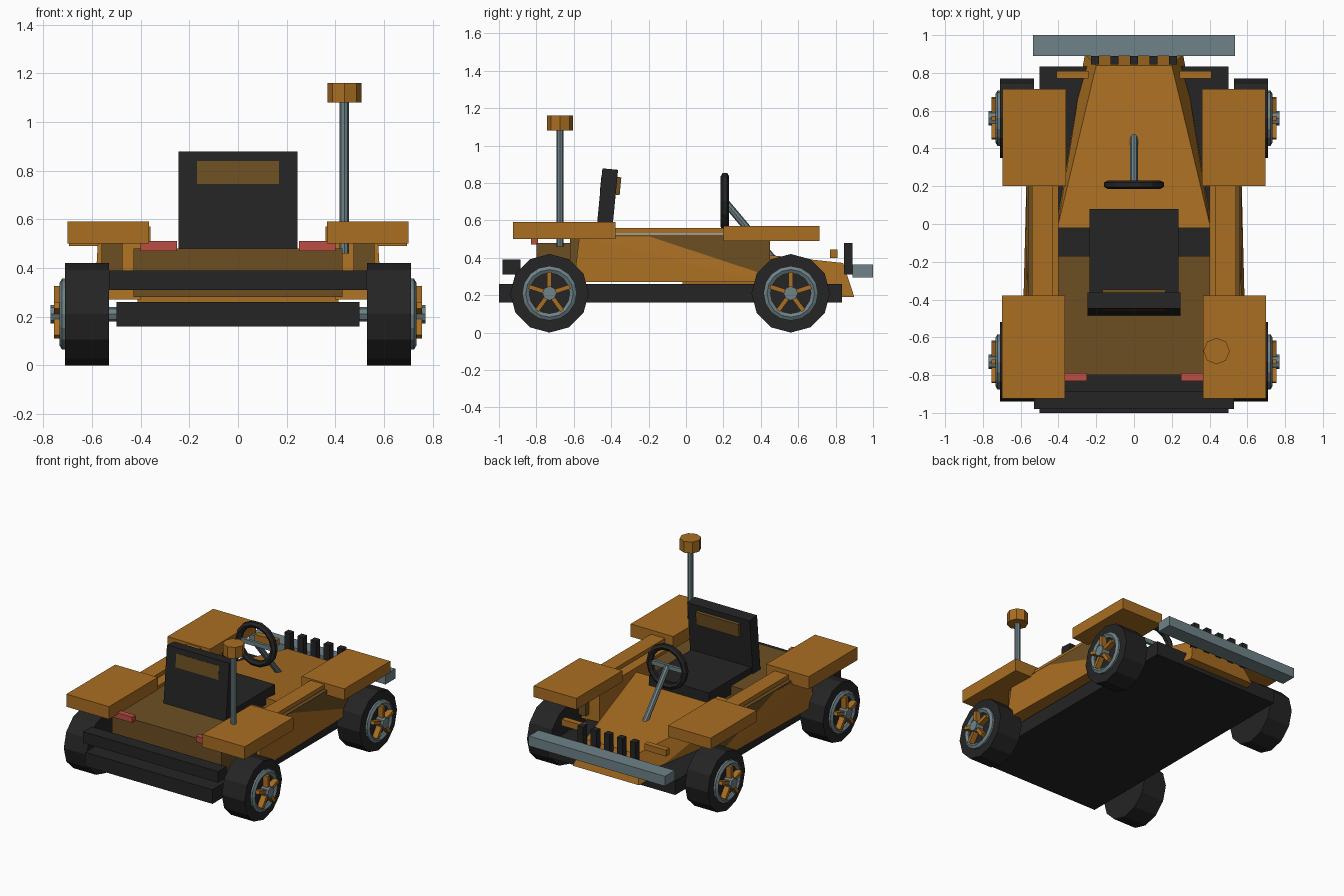
import bpy, bmesh, math
from mathutils import Vector, Matrix

if "Cube" in bpy.data.objects:
    bpy.data.objects.remove(bpy.data.objects["Cube"])


def material(name, rgb):
    m = bpy.data.materials.new(name)
    m.diffuse_color = (*rgb, 1)
    m.use_nodes = True
    m.node_tree.nodes["Principled BSDF"].inputs["Base Color"].default_value = m.diffuse_color
    return m


ORANGE = material("orange paint", (0.40, 0.157, 0.016))
BROWN = material("brown panel", (0.150, 0.078, 0.016))
GREY = material("grey metal", (0.156, 0.223, 0.245))
BLACK = material("black rubber", (0.018, 0.018, 0.018))
RED = material("red lamp", (0.50, 0.076, 0.056))


def finish(name, bm, mat):
    bmesh.ops.recalc_face_normals(bm, faces=bm.faces)
    me = bpy.data.meshes.new(name)
    bm.to_mesh(me)
    bm.free()
    me.materials.append(mat)
    ob = bpy.data.objects.new(name, me)
    bpy.context.collection.objects.link(ob)
    return ob


def box(name, mat, x, y, z, rot=None):
    """Box from min/max ranges, optionally turned by a matrix about its centre."""
    bm = bmesh.new()
    bmesh.ops.create_cube(bm, size=1)
    size = Vector((x[1] - x[0], y[1] - y[0], z[1] - z[0]))
    mid = Vector((x[0] + x[1], y[0] + y[1], z[0] + z[1])) / 2
    m = Matrix.Translation(mid) @ (rot or Matrix()) @ Matrix.Diagonal((*size, 1))
    bmesh.ops.transform(bm, matrix=m, verts=bm.verts)
    return finish(name, bm, mat)


def rod(name, mat, a, b, r, sides):
    """Cylinder between two points."""
    a, b = Vector(a), Vector(b)
    bm = bmesh.new()
    bmesh.ops.create_cone(bm, cap_ends=True, segments=sides, radius1=r, radius2=r,
                          depth=(b - a).length)
    q = (b - a).to_track_quat('Z', 'Y').to_matrix().to_4x4()
    bmesh.ops.transform(bm, matrix=Matrix.Translation((a + b) / 2) @ q, verts=bm.verts)
    return finish(name, bm, mat)


def ring(name, mat, centre, axis, major, minor, seg, sub):
    """Flat-shaded torus around an axis."""
    bm = bmesh.new()
    grid = []
    q = Vector(axis).to_track_quat('Z', 'Y').to_matrix()
    for i in range(seg):
        a = 2 * math.pi * i / seg
        row = []
        for j in range(sub):
            b = 2 * math.pi * (j + 0.5) / sub
            r = major + minor * math.cos(b)
            p = Vector((r * math.cos(a), r * math.sin(a), minor * math.sin(b)))
            row.append(bm.verts.new(Vector(centre) + q @ p))
        grid.append(row)
    for i in range(seg):
        for j in range(sub):
            n, k = (i + 1) % seg, (j + 1) % sub
            bm.faces.new((grid[i][j], grid[n][j], grid[n][k], grid[i][k]))
    return finish(name, bm, mat)


def hull(name, mat, pts):
    bm = bmesh.new()
    for p in pts:
        bm.verts.new(p)
    bmesh.ops.convex_hull(bm, input=bm.verts)
    return finish(name, bm, mat)


def side_box(name, mat, s, x, y, z):
    return box(name, mat, sorted((s * x[0], s * x[1])), y, z)


# chassis, rear deck, bumpers
box("chassis", BLACK, (-0.5, 0.5), (-1.0, 0.835), (0.16, 0.26))
box("rear_deck", BROWN, (-0.43, 0.43), (-0.80, -0.17), (0.28, 0.48))
box("rear_bumper", BLACK, (-0.53, 0.53), (-0.98, -0.885), (0.31, 0.39))
box("front_bumper", GREY, (-0.535, 0.535), (0.89, 1.0), (0.295, 0.365))

# tapered nose
hull("nose", ORANGE, [(s * x, y, z) for s in (-1, 1) for x, y, z in
     ((0.415, -0.02, 0.2), (0.405, -0.02, 0.465), (0.26, 0.9, 0.19), (0.2, 0.84, 0.372))])

# grille bars
for i in range(5):
    x = (i - 2) * 0.103
    box("grille_bar", BLACK, (x - 0.022, x + 0.022), (0.845, 0.89), (0.31, 0.48))

for s in (-1, 1):
    # fenders and the rail joining them
    side_box("front_fender", ORANGE, s, (0.36, 0.695), (0.20, 0.715), (0.49, 0.57))
    side_box("rear_fender", ORANGE, s, (0.365, 0.70), (-0.925, -0.378), (0.50, 0.59))
    side_box("side_rail", ORANGE, s, (0.43, 0.54), (-0.38, 0.22), (0.53, 0.56))
    # side body: brown core inside a tapered orange pod
    side_box("side_core", BROWN, s, (0.475, 0.56), (-0.62, 0.45), (0.31, 0.525))
    hull("side_pod", ORANGE, [(s * x, y, z) for x, y, z in
         ((0.40, -0.60, 0.27), (0.59, -0.60, 0.27), (0.40, -0.57, 0.50), (0.575, -0.57, 0.515),
          (0.40, 0.40, 0.27), (0.565, 0.42, 0.27), (0.40, 0.40, 0.50), (0.535, 0.42, 0.515))])
    # lamps
    side_box("head_lamp", ORANGE, s, (0.24, 0.41), (0.77, 0.81), (0.40, 0.445))
    side_box("tail_lamp", RED, s, (0.25, 0.40), (-0.83, -0.79), (0.47, 0.51))

# wheels
for y in (-0.73, 0.56):
    rod("axle", GREY, (-0.7, y, 0.21), (0.7, y, 0.21), 0.03, 8)
    for s in (-1, 1):
        rod("tyre", BLACK, (s * 0.53, y, 0.21), (s * 0.71, y, 0.21), 0.21, 12)
        ring("wheel_rim", GREY, (s * 0.712, y, 0.21), (1, 0, 0), 0.127, 0.022, 16, 6)
        rod("wheel_hub", GREY, (s * 0.70, y, 0.21), (s * 0.77, y, 0.21), 0.038, 8)
        for k in range(5):
            a = 2 * math.pi * k / 5
            c = (y - 0.065 * math.sin(a), 0.21 + 0.065 * math.cos(a))
            box("wheel_spoke", ORANGE, sorted((s * 0.715, s * 0.755)),
                (c[0] - 0.012, c[0] + 0.012), (c[1] - 0.05, c[1] + 0.05),
                Matrix.Rotation(a, 4, 'X'))

# seat
lean = Matrix.Rotation(math.radians(-5.5), 4, 'X')
box("seat_cushion", BLACK, (-0.235, 0.235), (-0.40, 0.08), (0.42, 0.525))
box("seat_back", BLACK, (-0.245, 0.245), (-0.467, -0.383), (0.46, 0.875), lean)
box("seat_panel", BROWN, (-0.168, 0.168), (-0.457, -0.35), (0.74, 0.835), lean)

# steering wheel and column
ring("steering_wheel", BLACK, (0, 0.208, 0.70), (0, 1, 0), 0.138, 0.023, 14, 6)
box("steering_spoke", GREY, (-0.13, 0.13), (0.198, 0.218), (0.685, 0.715))
rod("steering_column", GREY, (0, 0.208, 0.70), (0, 0.46, 0.40), 0.02, 8)

# mast with lamp
rod("mast", GREY, (0.437, -0.673, 0.46), (0.437, -0.673, 1.09), 0.019, 8)
rod("mast_lamp", ORANGE, (0.437, -0.673, 1.08), (0.437, -0.673, 1.16), 0.07, 8)
